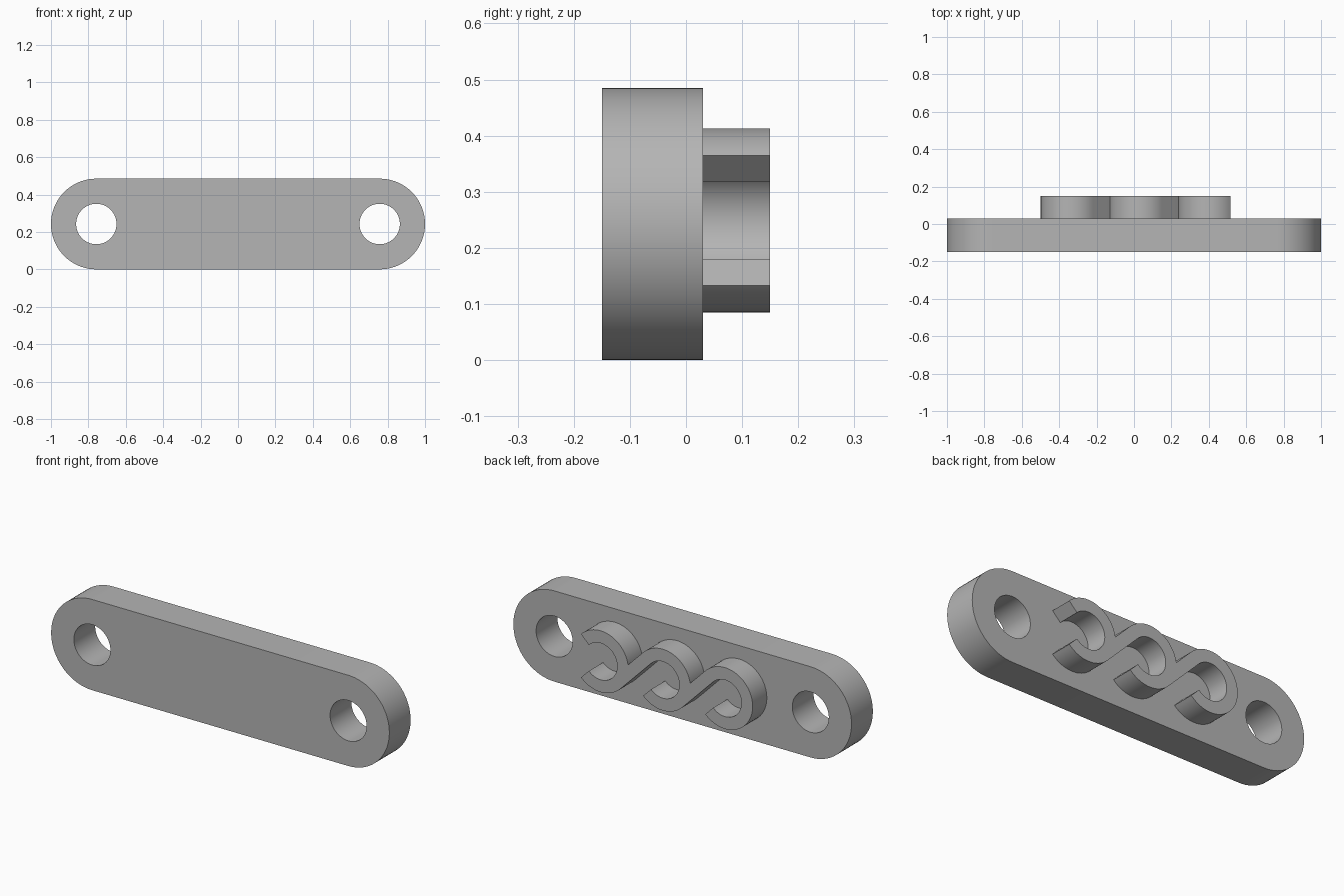
import bpy, bmesh
from math import cos, sin, radians, pi
from mathutils import Vector

cube = bpy.data.objects.get("Cube")
if cube:
    bpy.data.objects.remove(cube, do_unlink=True)

gray = bpy.data.materials.new("plain_gray")
gray.use_nodes = True
COLOR = (0.46, 0.46, 0.46, 1)
gray.diffuse_color = COLOR
gray.node_tree.nodes["Principled BSDF"].inputs["Base Color"].default_value = COLOR


def activate(obj):
    bpy.ops.object.select_all(action='DESELECT')
    obj.select_set(True)
    bpy.context.view_layer.objects.active = obj


def smooth(obj):
    activate(obj)
    bpy.ops.object.shade_smooth_by_angle(angle=radians(30))


def extruded(name, faces, y0, y1):
    """Solid made from flat (x, z) faces, running from y0 to y1."""
    bm = bmesh.new()
    for pts in faces:
        bm.faces.new([bm.verts.new((x, y0, z)) for x, z in pts])
    bmesh.ops.remove_doubles(bm, verts=bm.verts, dist=1e-5)
    ext = bmesh.ops.extrude_face_region(bm, geom=bm.faces[:], use_keep_orig=True)
    moved = [g for g in ext["geom"] if isinstance(g, bmesh.types.BMVert)]
    bmesh.ops.translate(bm, verts=moved, vec=(0, y1 - y0, 0))
    bmesh.ops.recalc_face_normals(bm, faces=bm.faces)
    mesh = bpy.data.meshes.new(name)
    bm.to_mesh(mesh)
    bm.free()
    mesh.materials.append(gray)
    obj = bpy.data.objects.new(name, mesh)
    bpy.context.collection.objects.link(obj)
    return obj


# Plate with round ends
BACK, MID, END = 0.03, 0.2425, 0.7575
outline = []
for side, start in ((1, -90), (-1, 90)):
    for i in range(37):
        a = radians(start + i * 5)
        outline.append((side * END + MID * cos(a), MID + MID * sin(a)))
plate = extruded("plate", [outline], -0.15, BACK)

# Bolt holes, concentric with the ends
for side in (-1, 1):
    bpy.ops.mesh.primitive_cylinder_add(vertices=64, radius=0.108, depth=1,
                                        location=(side * END, 0, MID),
                                        rotation=(pi / 2, 0, 0))
    cutter = bpy.context.object
    cutter.hide_render = True
    cutter.data.materials.append(gray)
    cut = plate.modifiers.new("bolt_hole", 'BOOLEAN')
    cut.operation, cut.solver, cut.object = 'DIFFERENCE', 'EXACT', cutter
    activate(plate)
    bpy.ops.object.modifier_apply(modifier=cut.name)
    bpy.data.objects.remove(cutter, do_unlink=True)
smooth(plate)

# Raised scroll on the back: open rings, each running into the next
OUTER, INNER, STEP, HEIGHT = 0.164, 0.098, 0.3675, 0.249


def on_ring(cx, radius, angle):
    return (cx + radius * cos(angle), HEIGHT + radius * sin(angle))


for k, name in enumerate(("left", "middle", "right")):
    cx = 0.4 - k * STEP
    angles = [radians(-45 - i * 5) for i in range(55)]
    rails = [(on_ring(cx, OUTER, a), on_ring(cx, INNER, a)) for a in angles]
    if k:
        # straight link down to the underside of the neighbouring ring
        a = radians(225)
        rails.append((on_ring(cx + STEP, INNER, a), on_ring(cx + STEP, OUTER, a)))
    strip = [(p[0], q[0], q[1], p[1]) for p, q in zip(rails, rails[1:])]
    smooth(extruded("scroll_" + name, strip, BACK, 0.15))
